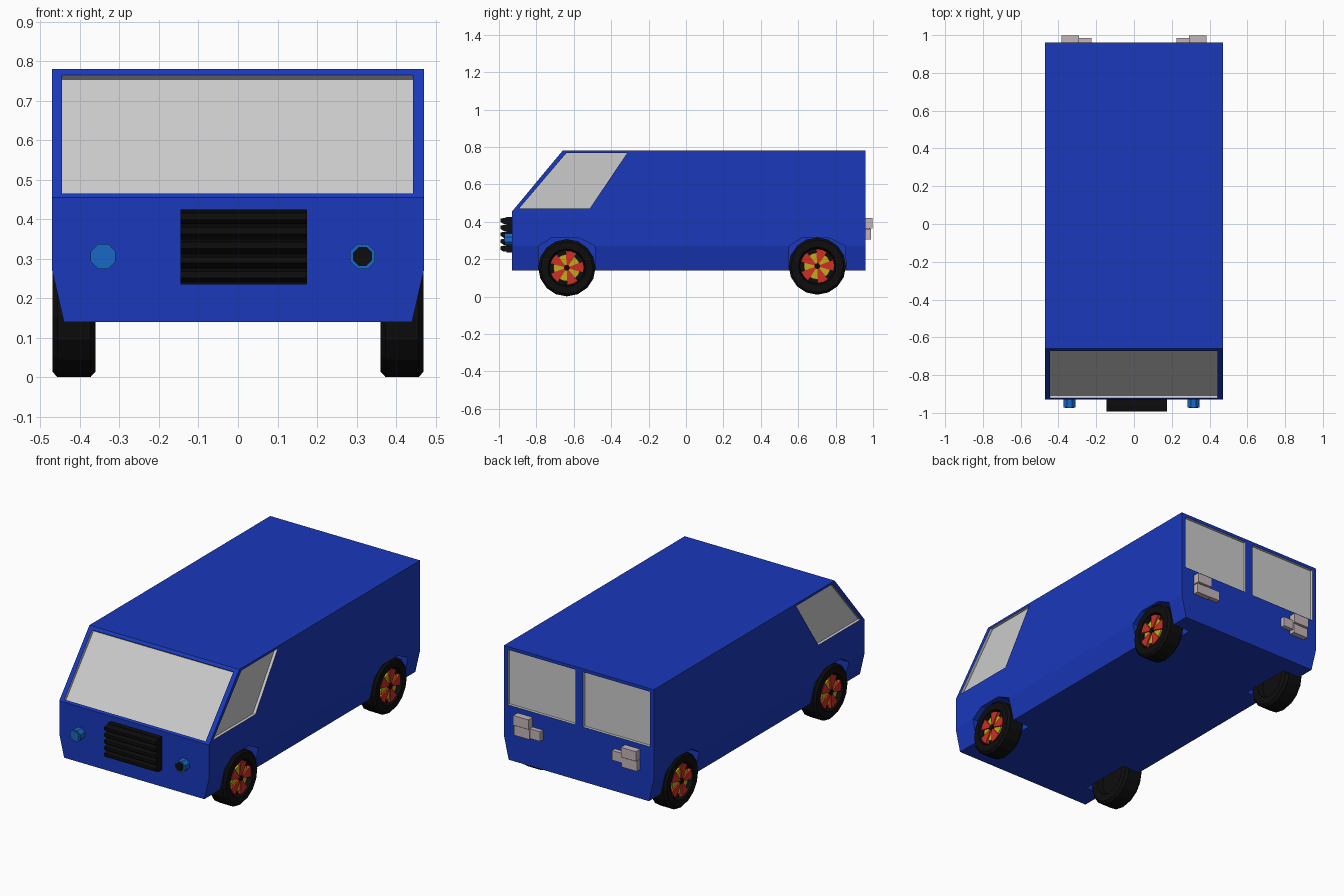
import bpy, bmesh, math
from mathutils import Vector, Matrix

if "Cube" in bpy.data.objects:
    bpy.data.objects.remove(bpy.data.objects["Cube"])


def material(name, rgb):
    m = bpy.data.materials.new(name)
    m.diffuse_color = (*rgb, 1)
    m.use_nodes = True
    m.node_tree.nodes["Principled BSDF"].inputs["Base Color"].default_value = m.diffuse_color
    return m


BLUE = material("blue paint", (0.01, 0.04, 0.5))
GLASS = material("grey glass", (0.6, 0.6, 0.6))
BLACK = material("black", (0.004, 0.004, 0.004))
LAMP = material("lamp blue", (0.01, 0.14, 0.55))
RED = material("red", (0.6, 0.03, 0.02))
YELLOW = material("yellow", (0.55, 0.4, 0.01))
TAIL = material("tail grey", (0.55, 0.46, 0.48))


def finish(bm, name, *mats):
    bmesh.ops.recalc_face_normals(bm, faces=bm.faces)
    me = bpy.data.meshes.new(name)
    bm.to_mesh(me)
    bm.free()
    ob = bpy.data.objects.new(name, me)
    bpy.context.collection.objects.link(ob)
    for m in mats:
        me.materials.append(m)
    return ob


def prism(bm, pts, vec):
    """Solid from a flat outline swept along vec."""
    f = bm.faces.new([bm.verts.new(p) for p in pts])
    r = bmesh.ops.extrude_face_region(bm, geom=[f], use_keep_orig=True)
    bmesh.ops.translate(bm, vec=vec, verts=[g for g in r["geom"] if isinstance(g, bmesh.types.BMVert)])


def box(bm, x0, x1, y0, y1, z0, z1):
    prism(bm, [(x0, y0, z0), (x1, y0, z0), (x1, y0, z1), (x0, y0, z1)], (0, y1 - y0, 0))


# Body shell: tapered section swept back, nose sliced to the windscreen slope
bm = bmesh.new()
section = [(-0.44, 0.14), (0.44, 0.14), (0.47, 0.27), (0.47, 0.78), (-0.47, 0.78), (-0.47, 0.27)]
prism(bm, [(x, -0.93, z) for x, z in section], (0, 1.89, 0))
slope = Vector((0, -0.325, 0.27)).normalized()
bmesh.ops.bisect_plane(bm, geom=bm.verts[:] + bm.edges[:] + bm.faces[:],
                       plane_co=(0, -0.93, 0.455), plane_no=slope, clear_outer=True)
bmesh.ops.holes_fill(bm, edges=[e for e in bm.edges if e.is_boundary], sides=0)
body = finish(bm, "van_body", BLUE, GLASS)


def carve(pts, normal, out, depth, index):
    """Cut a pocket into the body; index picks the pocket's material."""
    n = Vector(normal)
    bm = bmesh.new()
    prism(bm, [Vector(p) + n * out for p in pts], -n * (out + depth))
    for f in bm.faces:
        f.material_index = index
    cutter = finish(bm, "cutter", BLUE, GLASS)
    cutter.hide_render = True
    mod = body.modifiers.new("cut", "BOOLEAN")
    mod.operation, mod.solver, mod.object = "DIFFERENCE", "EXACT", cutter
    bpy.context.view_layer.objects.active = body
    bpy.ops.object.modifier_apply(modifier=mod.name)
    bpy.data.objects.remove(cutter)


# Windscreen recess
def nose(z):
    return -0.93 + (z - 0.455) * 0.27 / 0.325


carve([(x, nose(z), z) for x, z in [(-0.445, 0.465), (0.442, 0.465), (0.442, 0.765), (-0.445, 0.765)]],
      slope, 0.05, 0.018, 1)

# Side windows, wheel arches and rear windows
side_window = [(-0.893, 0.47), (-0.64, 0.767), (-0.315, 0.767), (-0.515, 0.47)]
arch = [(-0.153, 0.1), (-0.15, 0.27), (-0.08, 0.315), (0.06, 0.315), (0.15, 0.27), (0.155, 0.1)]
WHEEL_Y = (-0.637, 0.702)
for s in (-1, 1):
    carve([(0.47 * s, y, z) for y, z in side_window], (s, 0, 0), 0.05, 0.016, 1)
    for wy in WHEEL_Y:
        carve([(0.47 * s, wy + y, z) for y, z in arch], (s, 0, 0), 0.05, 0.14, 0)
for x0, x1 in ((-0.447, -0.027), (0.022, 0.445)):
    carve([(x0, 0.96, 0.45), (x1, 0.96, 0.45), (x1, 0.96, 0.762), (x0, 0.96, 0.762)],
          (0, 1, 0), 0.05, 0.016, 1)

# Grille: backing plate with tilted slats
bm = bmesh.new()
box(bm, -0.145, 0.175, -0.96, -0.92, 0.235, 0.425)
for i in range(5):
    z = 0.24 + i * 0.037
    prism(bm, [(-0.145, -0.95, z), (-0.145, -0.975, z), (-0.145, -0.993, z + 0.012),
               (-0.145, -0.993, z + 0.028), (-0.145, -0.95, z + 0.037)], (0.32, 0, 0))
finish(bm, "grille", BLACK)


# Headlamps: octagonal tubes with a lens
def cylinder(name, r, x, y0, y1, z, mat):
    bm = bmesh.new()
    ring = [math.radians(22.5 + 45 * i) for i in range(8)]
    prism(bm, [(x + r * math.cos(a), y0, z + r * math.sin(a)) for a in ring], (0, y1 - y0, 0))
    finish(bm, name, mat)


for x, lens in ((-0.341, LAMP), (0.315, BLACK)):
    cylinder("headlamp", 0.034, x, -0.971, -0.92, 0.306, LAMP)
    cylinder("headlamp_lens", 0.026, x, -0.974, -0.94, 0.306, lens)

# Tail lamps: stepped blocks
for s, low in ((1, 0.31), (-1, 0.325)):
    bm = bmesh.new()
    box(bm, *sorted((0.29 * s, 0.385 * s)), 0.95, 0.99, 0.305, 0.36)
    box(bm, *sorted((0.29 * s, 0.385 * s)), 0.95, 0.998, 0.365, 0.42)
    box(bm, *sorted((0.3 * s, 0.375 * s)), 0.95, 0.98, 0.355, 0.37)
    box(bm, *sorted((0.225 * s, 0.32 * s)), 0.95, 0.985, low, low + 0.055)
    finish(bm, "tail_lamp", TAIL)

# Wheels: lathed tyre, five red blades over shorter yellow ones, black hub
tyre = [(-0.025, 0), (-0.025, 0.09), (-0.054, 0.1), (-0.054, 0.14), (-0.042, 0.153),
        (0.042, 0.153), (0.054, 0.14), (0.054, 0.102), (0.03, 0.094), (0.03, 0)]


def blades(name, r, half, x0, x1, offset, mat, place):
    bm = bmesh.new()
    for i in range(5):
        c = offset + i * math.tau / 5
        tip = [(r * math.cos(c + d), r * math.sin(c + d)) for d in (-half, 0, half)]
        prism(bm, [(x0, 0, 0)] + [(x0, y, z) for y, z in tip], (x1 - x0, 0, 0))
    bm.transform(place)
    finish(bm, name, mat)


for s in (-1, 1):
    for wy, wz in zip(WHEEL_Y, (0.154, 0.163)):
        turn = Matrix.Rotation(0 if s > 0 else math.pi, 4, "Z")
        place = Matrix.Translation((0.415 * s, wy, wz)) @ turn
        bm = bmesh.new()
        vs = [bm.verts.new((x, 0, r)) for x, r in tyre]
        es = [bm.edges.new(p) for p in zip(vs, vs[1:])]
        bmesh.ops.spin(bm, geom=vs + es, cent=(0, 0, 0), axis=(1, 0, 0), angle=math.tau, steps=16)
        bmesh.ops.remove_doubles(bm, verts=bm.verts, dist=1e-4)
        bm.transform(place)
        finish(bm, "tyre", BLACK)
        blades("wheel_blades_red", 0.092, 0.34, 0.025, 0.05, 1.3, RED, place)
        blades("wheel_blades_yellow", 0.072, 0.3, 0.025, 0.042, 1.3 + math.pi / 5, YELLOW, place)
        bm = bmesh.new()
        prism(bm, [(0.025, 0.016 * math.cos(a * math.pi / 4), 0.016 * math.sin(a * math.pi / 4))
                   for a in range(8)], (0.029, 0, 0))
        bm.transform(place)
        finish(bm, "wheel_hub", BLACK)
